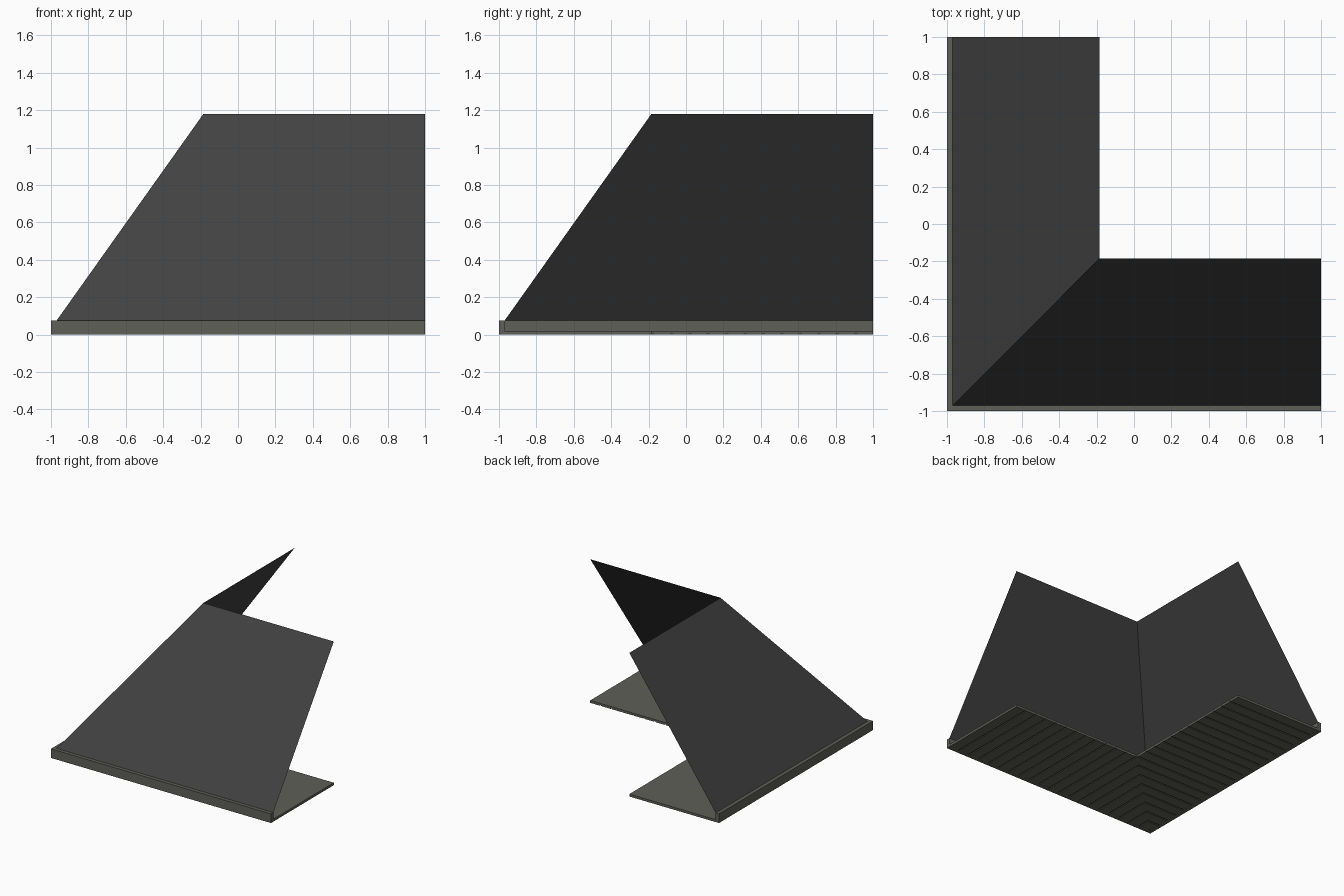
import bpy

if "Cube" in bpy.data.objects:
    bpy.data.objects.remove(bpy.data.objects["Cube"])

OUT, EAVE, RIDGE, END = -1.0, -0.97, -0.185, 1.0   # outer edge, roof foot, roof top, open ends
FASCIA_H, TOP, SOFFIT_H, GROOVE = 0.075, 1.18, 0.02, 0.006


def material(name, rgb):
    m = bpy.data.materials.new(name)
    m.diffuse_color = (*rgb, 1)
    m.use_nodes = True
    m.node_tree.nodes["Principled BSDF"].inputs["Base Color"].default_value = m.diffuse_color
    return m


roof_mat = material("dark roofing", (0.055, 0.055, 0.055))
trim_mat = material("warm grey trim", (0.115, 0.115, 0.1))


def make(name, verts, faces, mat):
    me = bpy.data.meshes.new(name)
    me.from_pydata(verts, [], faces)
    me.materials.append(mat)
    ob = bpy.data.objects.new(name, me)
    bpy.context.collection.objects.link(ob)
    return ob


def prisms(name, outlines, z0, z1, mat):
    """Upright prisms from counter-clockwise outlines."""
    verts, faces = [], []
    for pts in outlines:
        b, n = len(verts), len(pts)
        verts += [(x, y, z) for z in (z0, z1) for x, y in pts]
        faces.append([b + i for i in reversed(range(n))])
        faces.append([b + n + i for i in range(n)])
        faces += [[b + i, b + (i + 1) % n, b + n + (i + 1) % n, b + n + i] for i in range(n)]
    return make(name, verts, faces, mat)


def swap(pts):
    """Reflect an outline across the diagonal for the other wing."""
    return [(y, x) for x, y in reversed(pts)]


# Two roof slopes meeting on the hip
make("front_roof_slope",
     [(EAVE, EAVE, FASCIA_H), (END, EAVE, FASCIA_H), (END, RIDGE, TOP), (RIDGE, RIDGE, TOP)],
     [(0, 1, 2, 3)], roof_mat)
make("left_roof_slope",
     [(EAVE, EAVE, FASCIA_H), (EAVE, END, FASCIA_H), (RIDGE, END, TOP), (RIDGE, RIDGE, TOP)],
     [(3, 2, 1, 0)], roof_mat)

# Fascia boards, mitred at the corner
fascia = [(OUT, OUT), (END, OUT), (END, EAVE), (EAVE, EAVE)]
prisms("front_fascia", [fascia], 0, FASCIA_H, trim_mat)
prisms("left_fascia", [swap(fascia)], 0, FASCIA_H, trim_mat)

# Soffit sheet
sheet = [(EAVE, EAVE), (END, EAVE), (END, RIDGE), (RIDGE, RIDGE)]
prisms("front_soffit", [sheet], GROOVE, SOFFIT_H, trim_mat)
prisms("left_soffit", [swap(sheet)], GROOVE, SOFFIT_H, trim_mat)

# Grooved soffit planks, cut along the mitre
COUNT, GAP = 20, 0.012
step = (END - EAVE) / COUNT
planks = []
for i in range(COUNT):
    a = EAVE + i * step + GAP
    b = EAVE + (i + 1) * step
    pts = [(a, EAVE), (b, EAVE), (b, min(b, RIDGE))]
    if a < RIDGE < b:
        pts.append((RIDGE, RIDGE))
    planks.append(pts + [(a, min(a, RIDGE))])
prisms("front_soffit_planks", planks, 0, GROOVE, trim_mat)
prisms("left_soffit_planks", [swap(p) for p in planks], 0, GROOVE, trim_mat)
